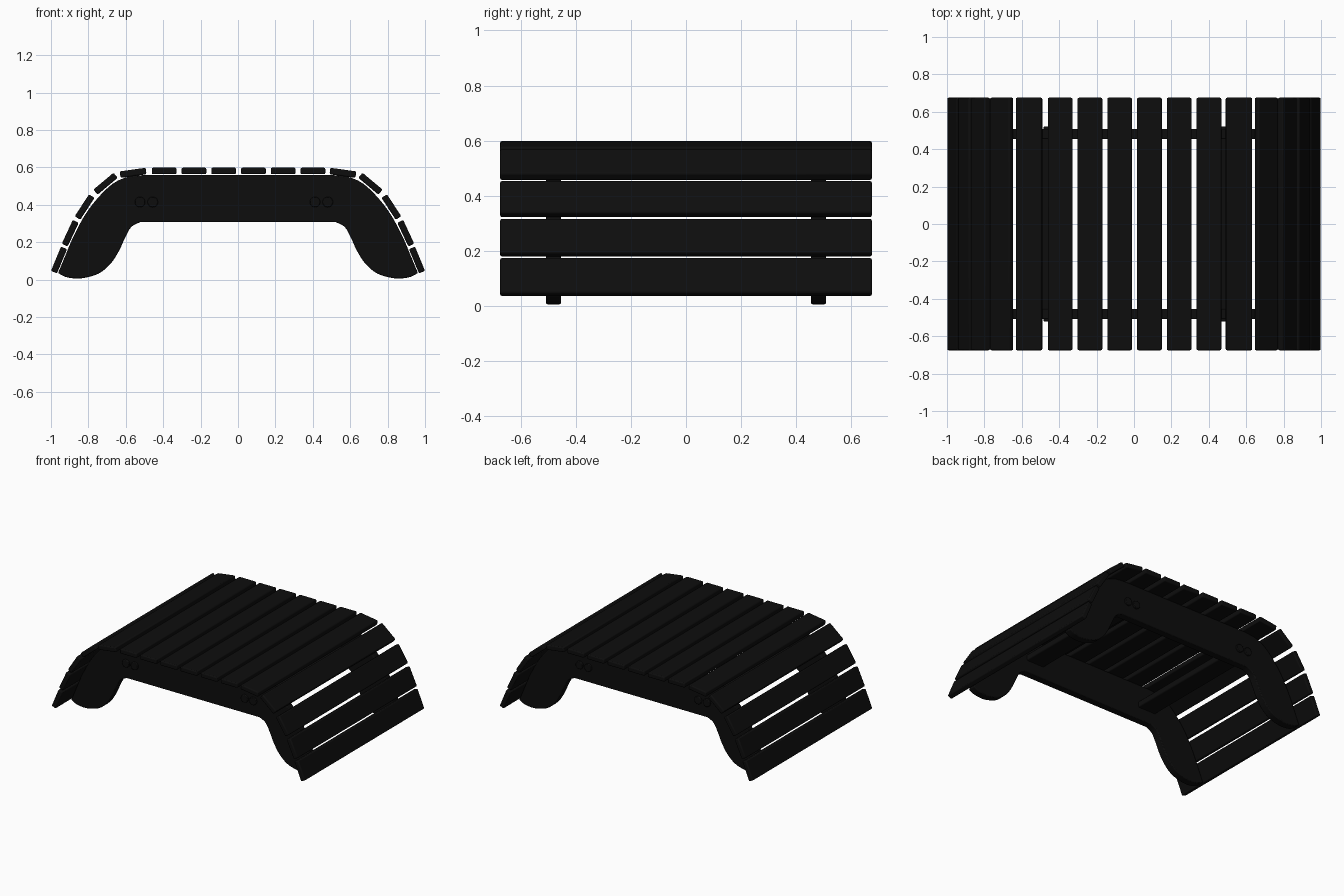
import bpy, bmesh, math
from mathutils import Matrix, Vector

if "Cube" in bpy.data.objects:
    bpy.data.objects.remove(bpy.data.objects["Cube"])

black = bpy.data.materials.new("black_plastic")
black.diffuse_color = (0.004, 0.004, 0.004, 1)
black.use_nodes = True
black.node_tree.nodes["Principled BSDF"].inputs["Base Color"].default_value = black.diffuse_color


def finish(bm, name, bevel):
    bmesh.ops.recalc_face_normals(bm, faces=bm.faces)
    me = bpy.data.meshes.new(name)
    bm.to_mesh(me)
    bm.free()
    me.materials.append(black)
    ob = bpy.data.objects.new(name, me)
    bpy.context.collection.objects.link(ob)
    if bevel:
        m = ob.modifiers.new("edge_rounding", 'BEVEL')
        m.width = bevel
        m.segments = 2
        m.limit_method = 'ANGLE'
        m.angle_limit = math.radians(50)
    bpy.context.view_layer.objects.active = ob
    ob.select_set(True)
    bpy.ops.object.shade_smooth_by_angle(angle=math.radians(35))
    ob.select_set(False)
    return ob


def board(name, center, size, tilt=0.0, bevel=0.007):
    bm = bmesh.new()
    bmesh.ops.create_cube(bm, size=1)
    bm.transform(Matrix.Translation(center) @ Matrix.Rotation(math.radians(tilt), 4, 'Y')
                 @ Matrix.Diagonal((*size, 1)))
    return finish(bm, name, bevel)


def smooth_path(pts, steps=5):
    """Catmull-Rom curve through the points."""
    p = [Vector(q) for q in pts]
    p = [2 * p[0] - p[1]] + p + [2 * p[-1] - p[-2]]
    out = []
    for a, b, c, d in zip(p, p[1:], p[2:], p[3:]):
        for i in range(steps):
            t = i / steps
            out.append(0.5 * (2 * b + (c - a) * t + (2 * a - 5 * b + 4 * c - d) * t * t
                              + (3 * b - a - 3 * c + d) * t ** 3))
    return out + [p[-2]]


# Side rails: one arched profile with a curved foot at each end
outer = [(0.50, 0.560), (0.60, 0.546), (0.69, 0.497), (0.798, 0.376),
         (0.876, 0.238), (0.935, 0.10), (0.962, 0.035)]
inner = [(0.962, 0.035), (0.92, 0.014), (0.86, 0.006), (0.80, 0.014), (0.735, 0.038),
         (0.677, 0.09), (0.634, 0.158), (0.607, 0.217), (0.572, 0.28), (0.525, 0.307)]
half = smooth_path(outer) + smooth_path(inner)[1:]
profile = half + [Vector((-q.x, q.y)) for q in reversed(half)]
for side, y in (("front", -0.481), ("back", 0.481)):
    bm = bmesh.new()
    face = bm.faces.new([bm.verts.new((q.x, y - 0.0275, q.y)) for q in profile])
    ext = bmesh.ops.extrude_face_region(bm, geom=[face])
    bmesh.ops.translate(bm, vec=(0, 0.055, 0),
                        verts=[v for v in ext["geom"] if isinstance(v, bmesh.types.BMVert)])
    finish(bm, side + "_rail", 0.006)

# Flat top slats
for i in range(6):
    board(f"top_slat_{i + 1}", (0.003 + (i - 2.5) * 0.159, 0, 0.581), (0.132, 1.35, 0.035))

# Slats curving down each end: x, z, tilt
ends = [(0.561, 0.571, 8), (0.708, 0.513, 40), (0.82, 0.388, 57),
        (0.897, 0.248, 65), (0.957, 0.105, 67.5)]
for sgn, side in ((-1, "left"), (1, "right")):
    for i, (x, z, a) in enumerate(ends):
        board(f"{side}_end_slat_{i + 1}", (sgn * x, 0, z), (0.14, 1.35, 0.035), sgn * a)

# Cross braces under the top, with bolt heads on the outside of the rails
for side, x in (("left", -0.49), ("right", 0.446)):
    board(side + "_cross_brace", (x, 0, 0.415), (0.14, 0.92, 0.045))
    bm = bmesh.new()
    for dx in (-0.034, 0.034):
        for y in (-0.512, 0.512):
            bmesh.ops.create_cone(bm, cap_ends=True, segments=20, radius1=0.028, radius2=0.028,
                                  depth=0.018, matrix=Matrix.Translation((x + dx, y, 0.415))
                                  @ Matrix.Rotation(math.pi / 2, 4, 'X'))
    finish(bm, side + "_bolt_heads", 0.004)
